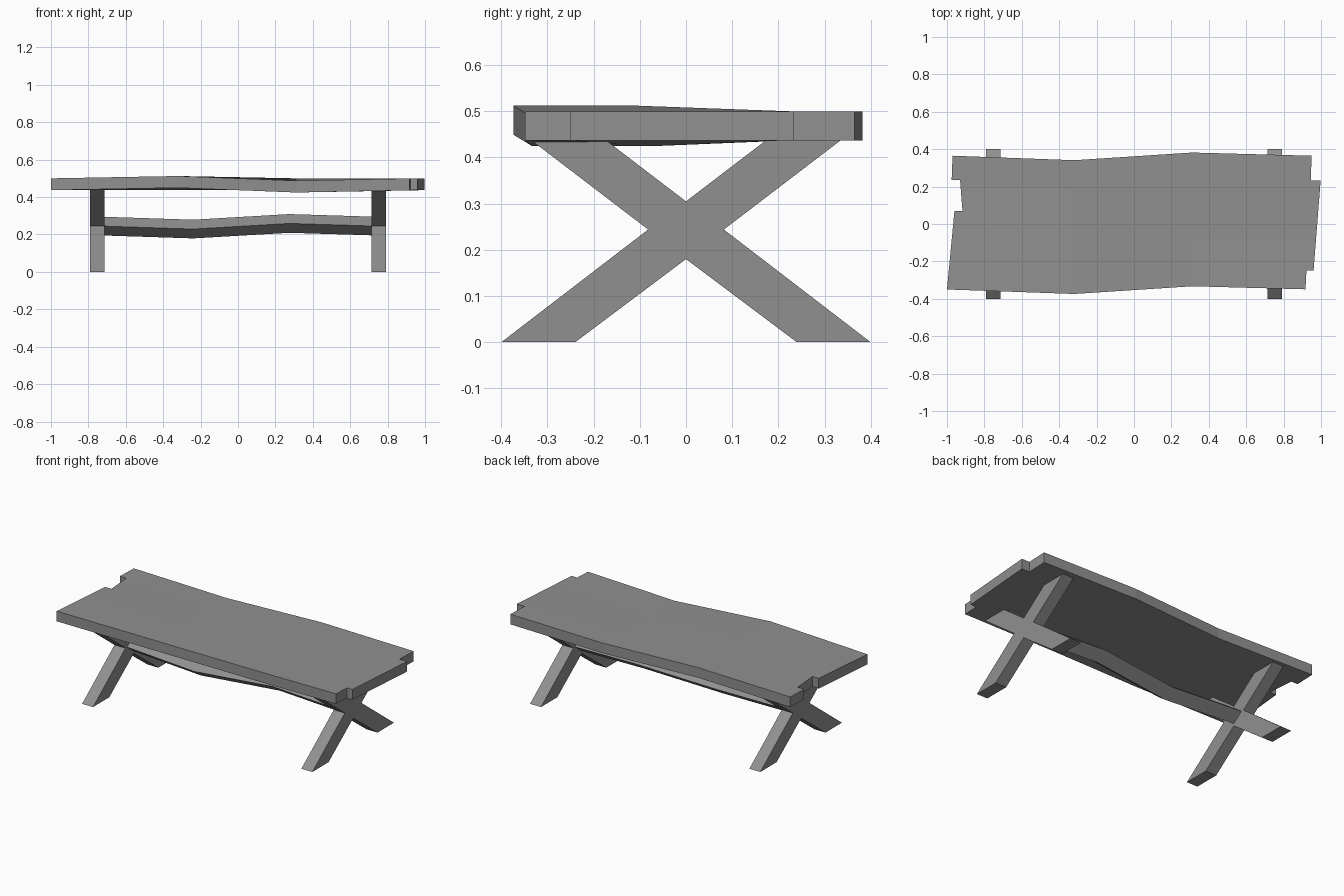
import bpy
import bmesh
from mathutils import Vector

cube = bpy.data.objects.get("Cube")
if cube:
    bpy.data.objects.remove(cube, do_unlink=True)

wood = bpy.data.materials.new("grey_wood")
wood.use_nodes = True
colour = (0.28, 0.28, 0.28, 1)
wood.diffuse_color = colour
wood.node_tree.nodes["Principled BSDF"].inputs["Base Color"].default_value = colour

TOP, UNDER = 0.5, 0.437
BENDS = (-0.32, 0.31)


def finish(bm, name):
    bmesh.ops.recalc_face_normals(bm, faces=bm.faces)
    mesh = bpy.data.meshes.new(name)
    bm.to_mesh(mesh)
    bm.free()
    mesh.materials.append(wood)
    obj = bpy.data.objects.new(name, mesh)
    bpy.context.collection.objects.link(obj)
    return obj


def prism(points, depth):
    """Polygon extruded along depth."""
    bm = bmesh.new()
    face = bm.faces.new([bm.verts.new(p) for p in points])
    moved = bmesh.ops.extrude_face_region(bm, geom=[face], use_keep_orig=True)["geom"]
    bmesh.ops.translate(bm, vec=depth, verts=[g for g in moved if isinstance(g, bmesh.types.BMVert)])
    return bm


def wave(x, bends, end):
    """Zero at both ends, -1 at the first bend and +1 at the second."""
    a, b = bends
    if x < a:
        return -max(0, (x + end) / (a + end))
    if x > b:
        return max(0, (end - x) / (end - b))
    return -1 + 2 * (x - a) / (b - a)


# Table top: stepped plank ends, cut into strips and bent into a wave
outline = [(-1, -0.35), (0.917, -0.35), (0.922, -0.25), (0.96, -0.25),
           (0.998, 0.233), (0.945, 0.233), (0.95, 0.365), (-0.97, 0.365),
           (-0.975, 0.235), (-0.93, 0.235), (-0.917, 0.07), (-0.96, 0.07)]
bm = prism([(x, y, UNDER) for x, y in outline], Vector((0, 0, TOP - UNDER)))
cuts = [((x, 0, 0), (1, 0, 0)) for x in BENDS] + [((0, y, 0), (0, 1, 0)) for y in (-0.09, 0.21)]
for co, no in cuts:
    bmesh.ops.bisect_plane(bm, geom=bm.verts[:] + bm.edges[:] + bm.faces[:],
                           plane_co=co, plane_no=no)
for v in bm.verts:
    s = wave(v.co.x, BENDS, 0.95)
    fade = min(1, max(0, (0.21 - v.co.y) / 0.3))
    v.co.z -= 0.0125 * s * fade
    v.co.y += s * (0.024 if s < 0 else 0.017)
finish(bm, "table_top")

# Crossed legs: one X-shaped profile at each end
HEAD = 0.441
half = [(0, 0.18), (0.24, 0), (0.4, 0), (0.082, 0.244), (0.34, HEAD), (0.178, HEAD), (0, 0.305)]
profile = half + [(-y, z) for y, z in half[-2:0:-1]]
for name, x in (("right_crossed_legs", -0.79), ("left_crossed_legs", 0.715)):
    finish(prism([(x, y, z) for y, z in profile], Vector((0.075, 0, 0))), name)

# Stretcher: diamond-section beam with the same gentle wave
bm = bmesh.new()
rings = []
for x, y, z in ((-0.73, 0, 0.245), (-0.24, -0.022, 0.229), (0.275, 0.014, 0.259), (0.73, 0, 0.245)):
    rings.append([bm.verts.new((x, y + dy, z + dz))
                  for dy, dz in ((-0.066, 0), (0, -0.05), (0.066, 0), (0, 0.05))])
for a, b in zip(rings, rings[1:]):
    for i in range(4):
        j = (i + 1) % 4
        bm.faces.new((a[i], a[j], b[j], b[i]))
bm.faces.new(rings[0])
bm.faces.new(rings[-1])
finish(bm, "stretcher")
